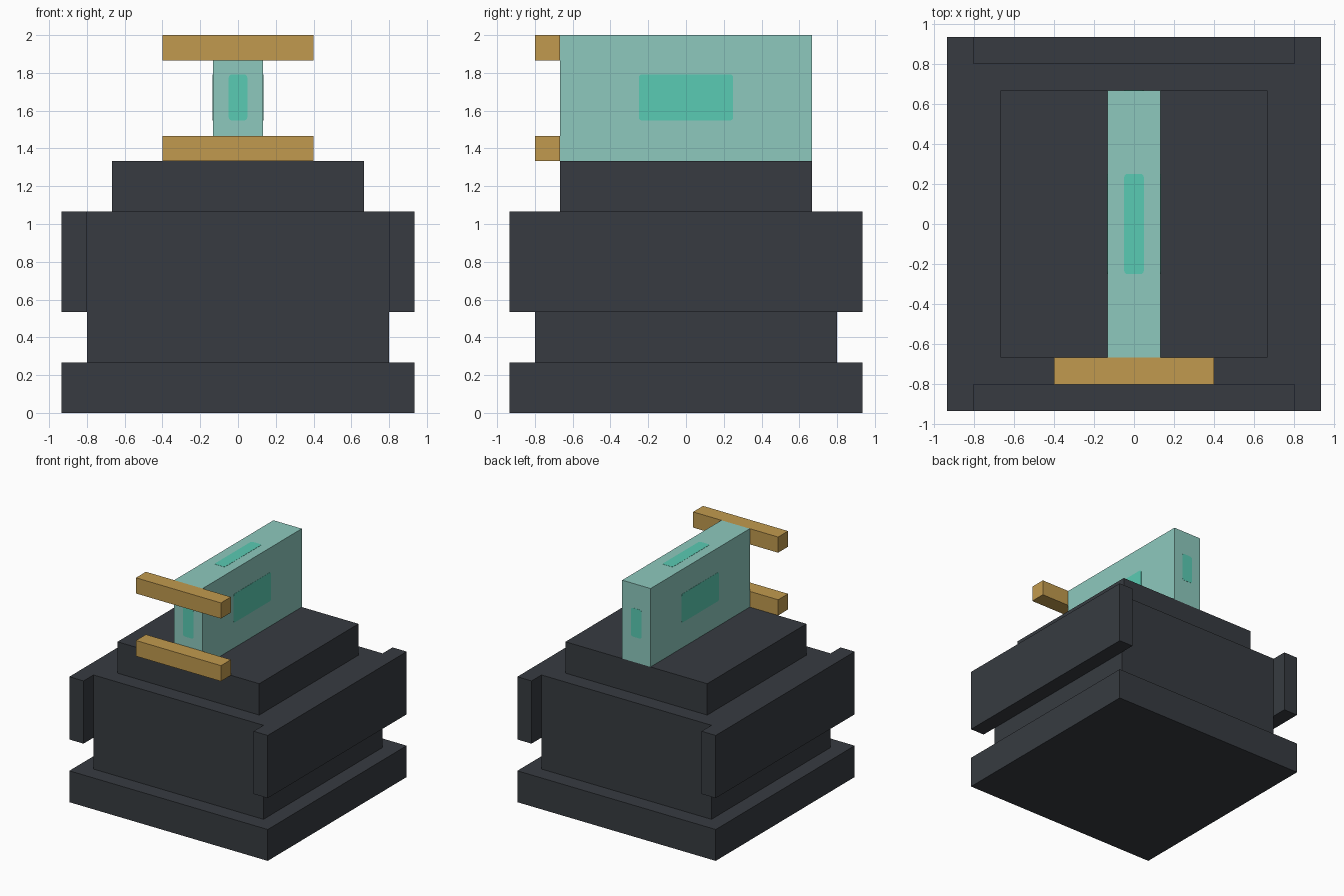
import bpy, bmesh
from mathutils import Vector

if "Cube" in bpy.data.objects:
    bpy.data.objects.remove(bpy.data.objects["Cube"])

U = 2 / 15  # grid module: the model is 15 modules tall


def material(name, rgb):
    def lin(c):
        c /= 255
        return c / 12.92 if c <= 0.04045 else ((c + 0.055) / 1.055) ** 2.4
    m = bpy.data.materials.new(name)
    m.diffuse_color = (*[lin(c) for c in rgb], 1)
    m.use_nodes = True
    m.node_tree.nodes["Principled BSDF"].inputs["Base Color"].default_value = m.diffuse_color
    return m


charcoal = material("charcoal", (55, 59, 65))
gold = material("gold", (193, 154, 78))
pale_teal = material("pale teal", (141, 201, 190))
bright_teal = material("bright teal", (90, 203, 179))


def box(name, lo, hi, mat, round_axis=None, radius=0.0):
    """Box between two corners; edges along round_axis may be rounded."""
    lo, hi = Vector(lo), Vector(hi)
    bm = bmesh.new()
    bmesh.ops.create_cube(bm, size=1)
    for v in bm.verts:
        v.co = (lo + hi) / 2 + v.co * (hi - lo)
    if round_axis is not None:
        edges = [e for e in bm.edges
                 if abs((e.verts[0].co - e.verts[1].co).normalized()[round_axis]) > 0.9]
        bmesh.ops.bevel(bm, geom=edges, offset=radius, segments=3,
                        profile=0.5, affect='EDGES')
    me = bpy.data.meshes.new(name)
    bm.to_mesh(me)
    bm.free()
    me.materials.append(mat)
    ob = bpy.data.objects.new(name, me)
    bpy.context.collection.objects.link(ob)
    return ob


def slab(name, hx, hy, z0, z1, mat):
    """Centred box, sizes in modules."""
    return box(name, (-hx * U, -hy * U, z0 * U), (hx * U, hy * U, z1 * U), mat)


# Stepped body
slab("base", 7, 7, 0, 2, charcoal)
slab("core", 6, 6, 2, 8, charcoal)
slab("upper_step", 5, 5, 8, 10, charcoal)

# Side plates
for side, x0 in (("left", -7), ("right", 6)):
    box(side + "_side_plate", (x0 * U, -7 * U, 4 * U), ((x0 + 1) * U, 7 * U, 8 * U), charcoal)

# Upright blade
slab("blade", 1, 5, 10, 15, pale_teal)

# Crossbars in front of the blade
for label, z in (("lower", 10), ("upper", 14)):
    box(label + "_crossbar", (-3 * U, -6 * U, z * U), (3 * U, -5 * U, (z + 1) * U), gold)

# Thin painted panels on the exposed blade faces
centre = Vector((0, 0, 1.67))
half = Vector((0.049, 0.25, 0.122))
T = 0.0015
for label, axis, pos in (("left", 0, -U), ("right", 0, U), ("front", 1, -5 * U),
                         ("back", 1, 5 * U), ("top", 2, 2.0)):
    lo, hi = centre - half, centre + half
    lo[axis], hi[axis] = pos - T, pos + T
    box(label + "_panel", lo, hi, bright_teal, axis, 0.016)
